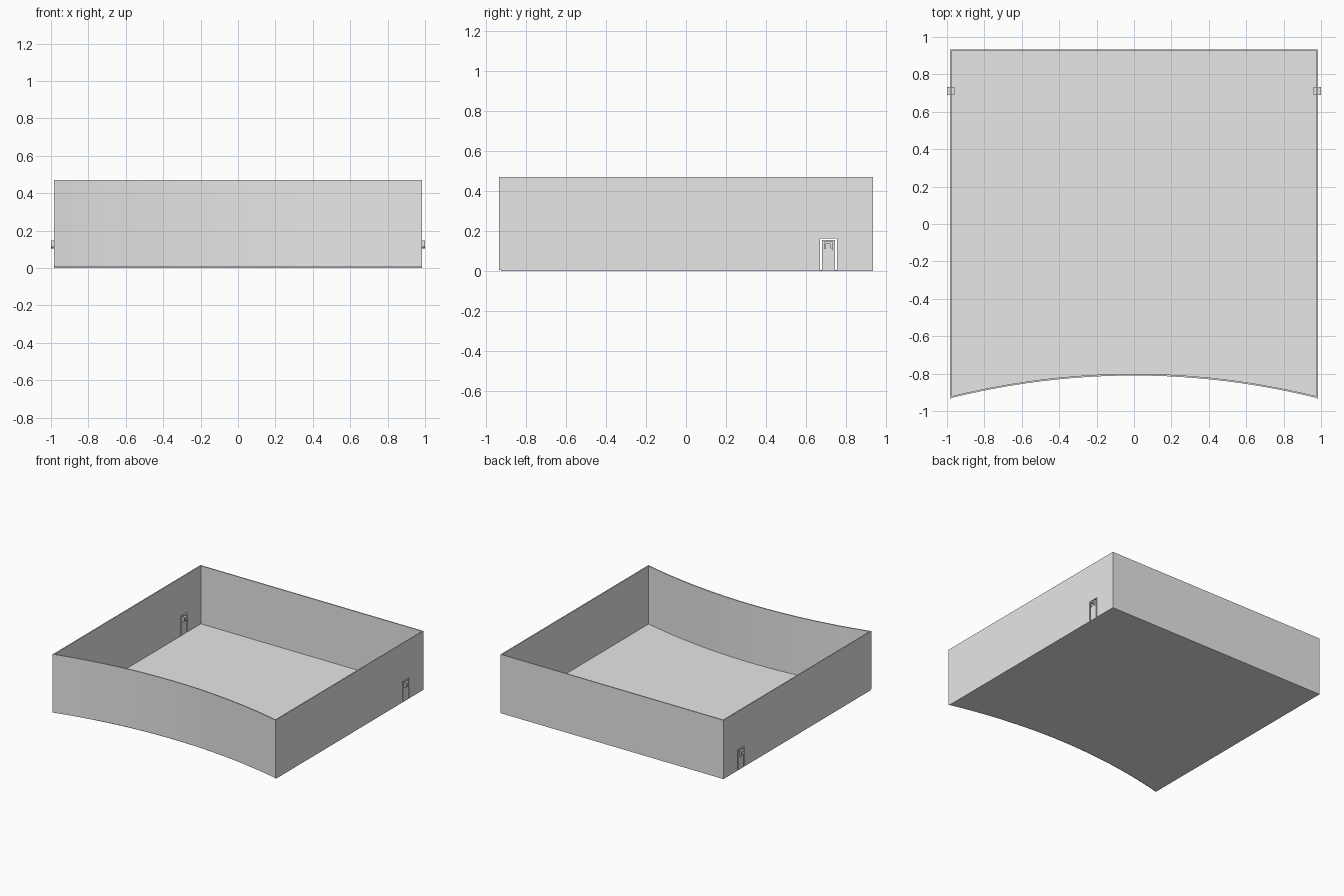
import bpy
import bmesh
from mathutils import Vector

cube = bpy.data.objects.get("Cube")
if cube:
    bpy.data.objects.remove(cube, do_unlink=True)

HALF_X, BACK, CORNER, MIDDLE = 0.985, 0.934, -0.932, -0.81
FLOOR_TOP, WALL_TOP, THICK = 0.006, 0.47, 0.009
DOOR_Y, DOOR_TOP = 0.711, 0.155
SEGMENTS = 24

grey = bpy.data.materials.new("plain grey")
grey.use_nodes = True
grey.diffuse_color = (0.8, 0.8, 0.8, 1)
grey.node_tree.nodes["Principled BSDF"].inputs["Base Color"].default_value = (0.8, 0.8, 0.8, 1)


def prism(name, outline, offset):
    """Extrude a flat 3D outline along an offset vector."""
    bm = bmesh.new()
    face = bm.faces.new([bm.verts.new(p) for p in outline])
    result = bmesh.ops.extrude_face_region(bm, geom=[face], use_keep_orig=True)
    moved = [v for v in result["geom"] if isinstance(v, bmesh.types.BMVert)]
    bmesh.ops.translate(bm, verts=moved, vec=Vector(offset))
    bmesh.ops.recalc_face_normals(bm, faces=bm.faces)
    mesh = bpy.data.meshes.new(name)
    bm.to_mesh(mesh)
    bm.free()
    mesh.materials.append(grey)
    obj = bpy.data.objects.new(name, mesh)
    bpy.context.collection.objects.link(obj)
    return obj


def arc(half_width, shift, z):
    """Inward bowing front line, from left to right in x."""
    xs = [half_width * (2 * i / SEGMENTS - 1) for i in range(SEGMENTS + 1)]
    return [(x, MIDDLE + shift + (CORNER - MIDDLE) * (x / HALF_X) ** 2, z) for x in xs]


def side_prism(name, side, x0, x1, profile):
    """Extrude a y-z profile between two distances from the centre plane."""
    return prism(name, [(side * x0, y, z) for y, z in profile], (side * (x1 - x0), 0, 0))


# Floor slab
prism("floor", arc(HALF_X, THICK, 0) + [(HALF_X, BACK, 0), (-HALF_X, BACK, 0)],
      (0, 0, FLOOR_TOP))

# Curved front wall and straight back wall
inner = HALF_X - THICK
rise = (0, 0, WALL_TOP - FLOOR_TOP)
prism("front_wall", arc(inner, 0, FLOOR_TOP) + arc(inner, THICK, FLOOR_TOP)[::-1], rise)
prism("back_wall", [(-inner, BACK - THICK, FLOOR_TOP), (inner, BACK - THICK, FLOOR_TOP),
                    (inner, BACK, FLOOR_TOP), (-inner, BACK, FLOOR_TOP)], rise)

for label, side in (("left", 1), ("right", -1)):
    # Side wall with a doorway notch
    lo, hi, top = DOOR_Y - 0.043, DOOR_Y + 0.043, DOOR_TOP + 0.009
    side_prism(label + "_wall", side, inner, HALF_X, [
        (CORNER, FLOOR_TOP), (lo, FLOOR_TOP), (lo, top), (hi, top), (hi, FLOOR_TOP),
        (BACK, FLOOR_TOP), (BACK, WALL_TOP), (CORNER, WALL_TOP)])

    # Door leaf, leaving a thin open gap to the wall
    lo, hi = DOOR_Y - 0.033, DOOR_Y + 0.033
    side_prism(label + "_door", side, inner, HALF_X, [
        (lo, FLOOR_TOP), (hi, FLOOR_TOP), (hi, DOOR_TOP), (lo, DOOR_TOP)])

    # Hooked handles on both faces of the door
    lo, hi = DOOR_Y - 0.021, DOOR_Y + 0.022
    hook = [(lo, 0.112), (lo + 0.008, 0.112), (lo + 0.008, 0.136), (hi - 0.014, 0.136),
            (hi - 0.014, 0.118), (hi, 0.105), (hi, 0.147), (lo, 0.147)]
    side_prism(label + "_outer_handle", side, HALF_X, 1.0, hook)
    side_prism(label + "_inner_handle", side, 0.961, inner, hook)
